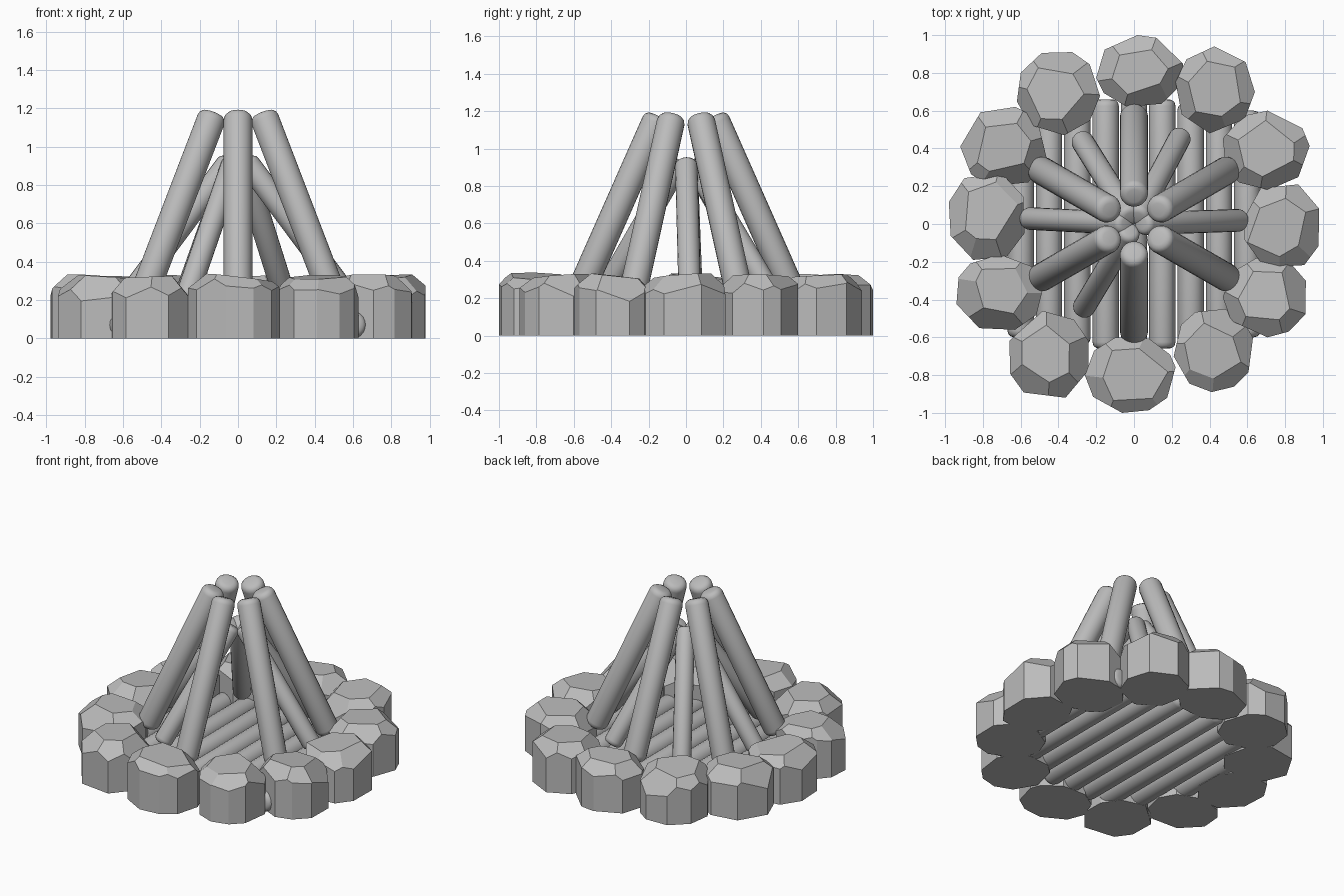
import bpy, bmesh, math, random
from mathutils import Vector

random.seed(7)
if "Cube" in bpy.data.objects:
    bpy.data.objects.remove(bpy.data.objects["Cube"], do_unlink=True)

grey = bpy.data.materials.new("plain_grey")
grey.use_nodes = True
COLOUR = (0.5, 0.5, 0.5, 1)
grey.diffuse_color = COLOUR
grey.node_tree.nodes["Principled BSDF"].inputs["Base Color"].default_value = COLOUR


def finish(bm, name, smooth=False):
    bmesh.ops.recalc_face_normals(bm, faces=bm.faces)
    mesh = bpy.data.meshes.new(name)
    bm.to_mesh(mesh)
    bm.free()
    mesh.materials.append(grey)
    obj = bpy.data.objects.new(name, mesh)
    bpy.context.collection.objects.link(obj)
    if smooth:
        bpy.ops.object.select_all(action="DESELECT")
        obj.select_set(True)
        bpy.context.view_layer.objects.active = obj
        bpy.ops.object.shade_smooth_by_angle(angle=math.radians(40))
    return obj


def log(name, start, end, radius):
    """Round log with softened ends between two points."""
    start, end = Vector(start), Vector(end)
    axis = end - start
    bm = bmesh.new()
    bmesh.ops.create_cone(bm, cap_ends=True, segments=20, radius1=radius,
                          radius2=radius, depth=axis.length)
    rims = [e for e in bm.edges if abs(e.verts[0].co.z - e.verts[1].co.z) < 0.001]
    bmesh.ops.bevel(bm, geom=rims, offset=radius * 0.5, segments=3,
                    profile=0.5, affect="EDGES")
    obj = finish(bm, name, True)
    obj.rotation_euler = axis.to_track_quat("Z", "Y").to_euler()
    obj.location = (start + end) / 2


def slice_off(bm, point, normal):
    """Cut the stone with a plane and close the cut with one flat facet."""
    cut = bmesh.ops.bisect_plane(bm, geom=bm.verts[:] + bm.edges[:] + bm.faces[:],
                                 plane_co=point, plane_no=normal, clear_outer=True)
    edges = [g for g in cut["geom_cut"] if isinstance(g, bmesh.types.BMEdge)]
    if len(edges) > 2:
        bmesh.ops.contextual_create(bm, geom=edges)


def stone(name, x, y, half_x, half_y):
    """Flat-bottomed prism with slanted facets chipped around its top."""
    sides = random.choice((8, 9, 10))
    turn = random.uniform(0, math.tau)
    ring = []
    for i in range(sides):
        a = turn + (i + random.uniform(-0.25, 0.25)) * math.tau / sides
        ring.append(Vector((math.cos(a), math.sin(a), 0)))
    low = [min(p[k] for p in ring) for k in (0, 1)]
    high = [max(p[k] for p in ring) for k in (0, 1)]
    for p in ring:
        for k, half in ((0, half_x), (1, half_y)):
            p[k] = ((p[k] - low[k]) / (high[k] - low[k]) * 2 - 1) * half
    bm = bmesh.new()
    base = bm.faces.new([bm.verts.new(p) for p in ring])
    top = bmesh.ops.extrude_face_region(bm, geom=[base], use_keep_orig=True)["geom"]
    for v in top:
        if isinstance(v, bmesh.types.BMVert):
            v.co.z = 0.36
    bmesh.ops.recalc_face_normals(bm, faces=bm.faces)
    # Gently tilted crown facet
    slice_off(bm, (0, 0, 0.32), (random.uniform(-0.12, 0.12),
                                 random.uniform(-0.12, 0.12), 1))
    # Steeper shoulder facets
    for i in range(6):
        a = turn + (i + random.uniform(-0.2, 0.2)) * math.tau / 6
        reach = random.uniform(0.5, 0.68)
        tilt = math.radians(random.uniform(38, 52))
        out = Vector((math.cos(a), math.sin(a), 0))
        point = Vector((out.x * half_x * reach, out.y * half_y * reach, 0.32))
        slice_off(bm, point, out * math.sin(tilt) + Vector((0, 0, math.cos(tilt))))
    finish(bm, name).location = (x, y, 0)


# Ring of stones: centre and half size
stones = [
    (0.03, 0.81, 0.23, 0.19), (0.43, 0.71, 0.21, 0.23), (0.70, 0.39, 0.23, 0.21),
    (0.78, -0.01, 0.20, 0.22), (0.69, -0.39, 0.22, 0.21), (0.42, -0.67, 0.21, 0.22),
    (-0.02, -0.80, 0.24, 0.20), (-0.45, -0.69, 0.21, 0.23), (-0.71, -0.36, 0.23, 0.20),
    (-0.78, 0.04, 0.20, 0.23), (-0.69, 0.41, 0.23, 0.21), (-0.40, 0.69, 0.22, 0.22),
]
for i, s in enumerate(stones):
    stone(f"ring_stone_{i + 1}", *s)


def leaning_log(name, degrees, foot, tip, radius):
    """Log leaning to the middle; foot and tip are (distance out, height)."""
    a = math.radians(degrees)
    ends = [(r * math.cos(a), r * math.sin(a), z) for r, z in (foot, tip)]
    log(name, ends[0], ends[1], radius)


# Outer cone of six logs
for i in range(6):
    leaning_log(f"outer_log_{i + 1}", 30 + 60 * i, (0.58, 0.2), (0.148, 1.175), 0.075)

# Shorter inner logs, with a gap at the front
for i, (degrees, foot) in enumerate([(2, (0.57, 0.22)), (62, (0.53, 0.2)),
                                     (122, (0.53, 0.2)), (177, (0.57, 0.22)),
                                     (239, (0.53, 0.2))]):
    leaning_log(f"inner_log_{i + 1}", degrees, foot, (0.04, 0.93), 0.06)

# Bed of logs lying on the ground
for i in range(-4, 5):
    x = i * 0.15
    half = 0.68 - 0.02 * abs(i)
    log(f"floor_log_{i + 5}", (x, -half, 0.07), (x, half, 0.07), 0.07)
